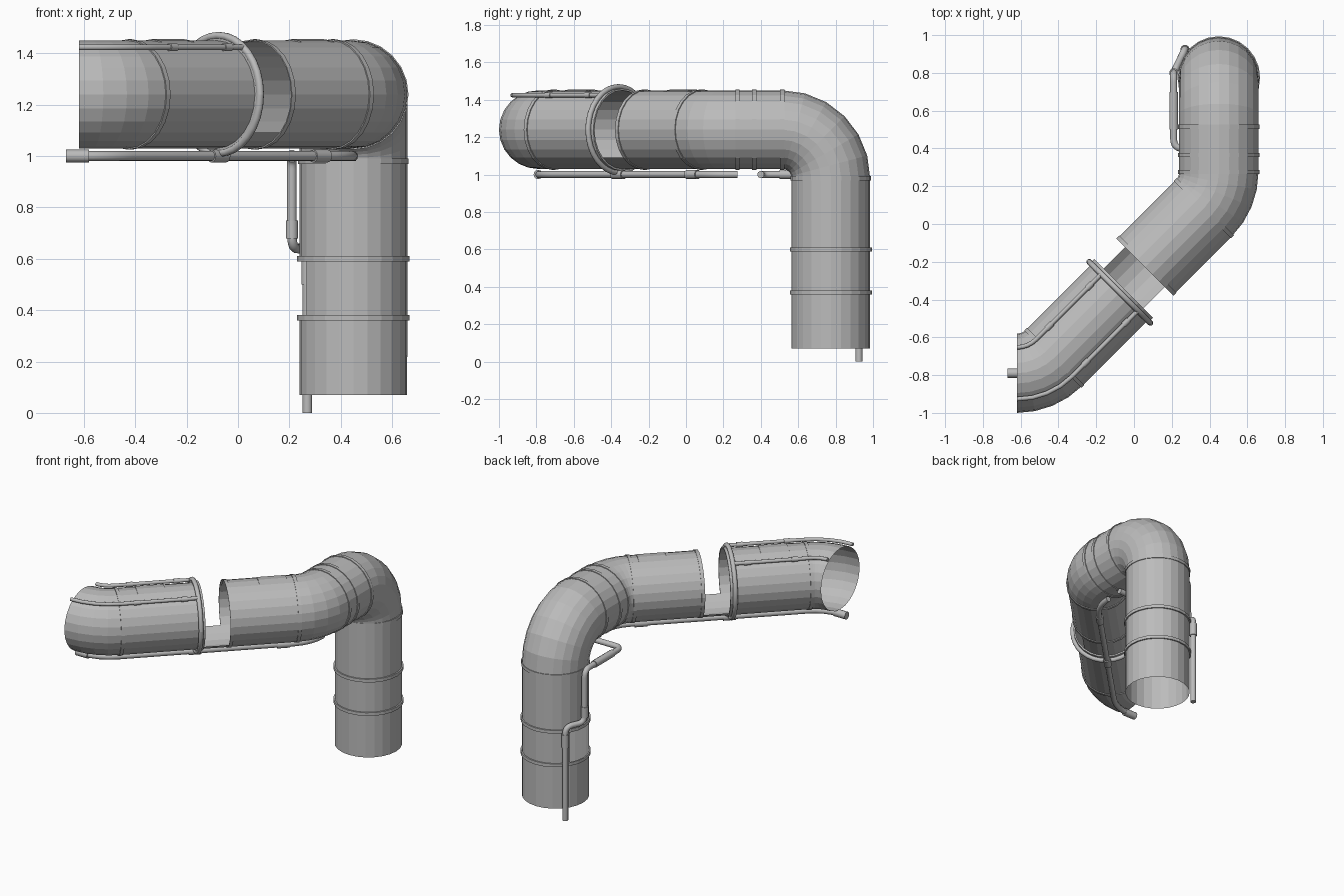
import bpy, bmesh, math
from mathutils import Vector, Matrix

if "Cube" in bpy.data.objects:
    bpy.data.objects.remove(bpy.data.objects["Cube"])

steel = bpy.data.materials.new("grey_steel")
steel.use_nodes = True
GREY = (0.5, 0.5, 0.5, 1)
steel.diffuse_color = GREY
steel.node_tree.nodes["Principled BSDF"].inputs["Base Color"].default_value = GREY

R = 0.21          # duct radius
UP = Vector((0, 0, 1))


def frame(fwd, up):
    """Columns: side, up, forward."""
    return Matrix((fwd.cross(up), up, fwd)).transposed()


def sweep(name, stations, radii, sides=24, arc=(0, 360), off=(0, 0), caps=False, smooth=False):
    """Skin a circular section (or part of it) along (point, frame) stations."""
    bm = bmesh.new()
    closed = arc[1] - arc[0] == 360
    steps = round(sides * (arc[1] - arc[0]) / 360)
    if not isinstance(radii, (list, tuple)):
        radii = [radii] * len(stations)
    rings = []
    for (p, m), r in zip(stations, radii):
        ring = []
        for i in range(steps + (not closed)):
            a = math.radians(arc[0] + i * 360 / sides)
            ring.append(bm.verts.new(p + m @ Vector((off[0] + r * math.cos(a), off[1] + r * math.sin(a), 0))))
        rings.append(ring)
    for a, b in zip(rings, rings[1:]):
        for i in range(steps):
            j = (i + 1) % len(a)
            bm.faces.new((a[i], b[i], b[j], a[j]))
    if caps:
        bm.faces.new(rings[0])
        bm.faces.new(rings[-1][::-1])
    if closed:
        bmesh.ops.recalc_face_normals(bm, faces=bm.faces)
    else:
        bmesh.ops.reverse_faces(bm, faces=bm.faces)
    me = bpy.data.meshes.new(name)
    bm.to_mesh(me)
    bm.free()
    me.materials.append(steel)
    ob = bpy.data.objects.new(name, me)
    bpy.context.collection.objects.link(ob)
    if smooth:
        bpy.ops.object.select_all(action="DESELECT")
        ob.select_set(True)
        bpy.context.view_layer.objects.active = ob
        bpy.ops.object.shade_smooth_by_angle(angle=math.radians(50))
    return ob


class Walker:
    """Walks along the duct axis and returns the stations of each piece."""
    def __init__(self, pos, fwd):
        self.p, self.m = Vector(pos), frame(Vector(fwd), UP)

    def here(self, shift=0.0):
        return (self.p + self.m.col[2] * shift, self.m.copy())

    def straight(self, length):
        start = self.here()
        self.p = self.p + self.m.col[2] * length
        return [start, self.here()]

    def bend(self, axis, degrees, radius, steps):
        axis = Vector(axis)
        out = [self.here()]
        c = self.p + axis.cross(self.m.col[2]) * radius
        rot = Matrix.Rotation(math.radians(degrees / steps), 3, axis)
        for _ in range(steps):
            self.p = c + rot @ (self.p - c)
            self.m = rot @ self.m
            out.append(self.here())
        return out


def between(piece, a, b):
    """Sub-piece of a straight run, distances from its start."""
    p, m = piece[0]
    return [(p + m.col[2] * a, m), (p + m.col[2] * b, m)]


def band(name, station, r=0.217, w=0.011):
    p, m = station
    d = m.col[2]
    sweep(name, [(p - d * w, m), (p - d * w, m), (p + d * w, m), (p + d * w, m)], [R, r, r, R])


def rounded(points, r):
    """Frames along a polyline with filleted corners."""
    pts = [Vector(p) for p in points]
    path = [pts[0]]
    for a, b, c in zip(pts, pts[1:], pts[2:]):
        s, e = b + (a - b).normalized() * r, b + (c - b).normalized() * r
        for i in range(7):
            t = i / 6
            path.append(s * (1 - t) ** 2 + b * 2 * t * (1 - t) + e * t * t)
    path.append(pts[-1])
    out, m = [], None
    for i, p in enumerate(path):
        d = (path[min(i + 1, len(path) - 1)] - path[max(i - 1, 0)]).normalized()
        if m is None:
            m = frame(d, d.orthogonal().normalized())
        else:
            m = m.col[2].rotation_difference(d).to_matrix() @ m
        out.append((p, m.copy()))
    return out


# Duct axis, from the open mouth to the foot
w = Walker((-0.62, -0.79, 1.24), (1, 0, 0))
mouth = w.bend(UP, 45, 0.28, 4)
outer = w.straight(0.52)
gap = w.straight(0.17)
middle = w.straight(0.43)
turn = w.bend(UP, 45, 0.27, 4)
short = w.straight(0.24)
elbow = w.bend((-1, 0, 0), 90, 0.26, 6)
upper = w.straight(0.38)
service = w.straight(0.23)
lower = w.straight(0.30)

for name, piece in (("mouth_bend", mouth), ("outer_duct", outer), ("middle_duct", middle),
                    ("duct_turn", turn), ("short_duct", short), ("duct_elbow", elbow),
                    ("upright_upper", upper), ("upright_lower", lower)):
    sweep(name, piece, R)
sweep("gap_trough", gap, R, arc=(225, 315))
sweep("upright_with_window", service, R, arc=(210, 510))

# Joint bands
joints = [outer[0], middle[0], turn[0], short[0], between(short, 0.09, 0.1)[0],
          elbow[0], upper[0], service[0], lower[0]]
for i, s in enumerate(joints):
    band(f"joint_band_{i + 1}", s, 0.219 if i > 6 else 0.215)
band("gap_flange", between(outer, 0.50, 0.52)[0], 0.22, 0.02)

# Hoop tube round the outer duct
hp, hm = between(outer, 0.49, 0.5)[0]
hoop = []
for i in range(33):
    a = math.radians(i * 360 / 32)
    out = hm @ Vector((math.cos(a), math.sin(a), 0))
    tan = hm @ Vector((-math.sin(a), math.cos(a), 0))
    hoop.append((hp + out * 0.229, frame(tan, out)))
sweep("hoop_tube", hoop, 0.015, 10, smooth=True)

# Twin rails on the outer duct with sleeves
for side, label in ((-1, "inner"), (1, "outer")):
    off = (side * 0.137, 0.184)
    sweep(f"{label}_rail", mouth + between(outer, 0, 0.49)[1:], 0.012, 10, off=off, caps=True, smooth=True)
    for k, (a, b) in enumerate(((0.08, 0.12), (0.38, 0.42))):
        sweep(f"{label}_rail_sleeve_{k + 1}", between(outer, a, b), 0.016, 10, off=off, caps=True, smooth=True)

# Thin inspection plates on top
for name, run, a, b in (("outer_plate", outer, 0.12, 0.30), ("middle_plate", middle, 0.20, 0.38)):
    s = between(run, a, b)
    sweep(name, [s[0], s[0], s[1], s[1]], [R, R + 0.005, R + 0.005, R], arc=(75, 105))

# Pipe under the duct with sleeves
below = (0, -0.24)
tip = (mouth[0][0] - Vector((0.05, 0, 0)), mouth[0][1])
sweep("under_pipe", [tip] + mouth + outer[1:] + gap[1:] + middle[1:] + turn[1:],
      0.019, 12, off=below, caps=True, smooth=True)
for i, s in enumerate((between([tip], 0, 0.09), between(outer, 0.45, 0.53), between(middle, 0.32, 0.40))):
    sweep(f"under_pipe_sleeve_{i + 1}", s, 0.025, 12, off=below, caps=True, smooth=True)

# Riser pipe from the ground, past the window, hooking under the duct
X, Z = 0.21, 1.0
riser = rounded([(0.27, 0.925, 0), (0.27, 0.925, 0.64), (X, 0.80, 0.64), (X, 0.80, Z),
                 (X, 0.40, Z), (0.46, 0.40, Z)], 0.05)
sweep("riser_pipe", riser, 0.019, 12, caps=True, smooth=True)
for i, (a, b) in enumerate((((0.27, 0.925, 0.50), (0.27, 0.925, 0.59)),
                            ((X, 0.80, 0.68), (X, 0.80, 0.75)),
                            ((X, 0.70, Z), (X, 0.50, Z)))):
    sweep(f"riser_sleeve_{i + 1}", rounded([a, b], 0), 0.024, 12, caps=True, smooth=True)
